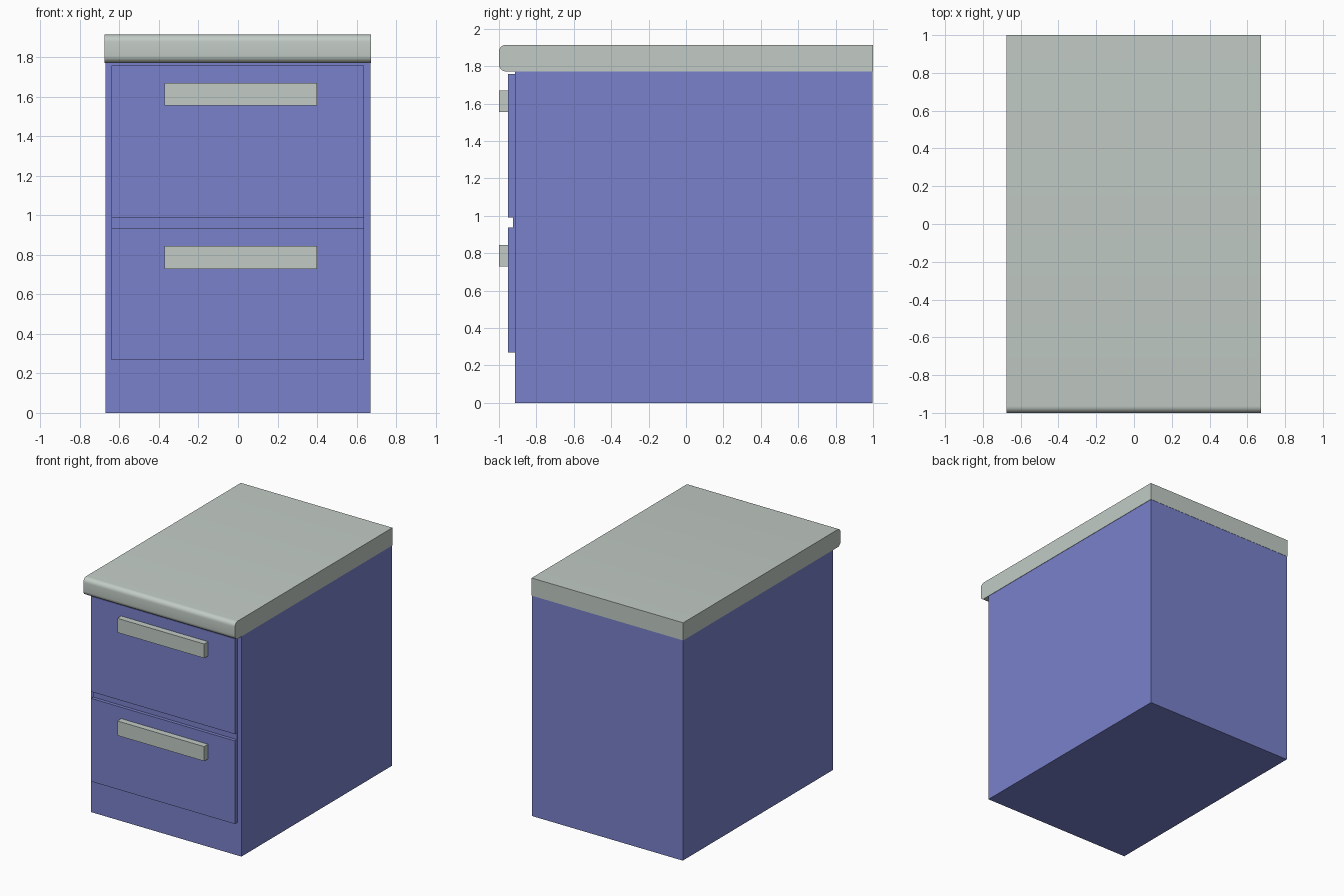
import bpy, bmesh, math

if "Cube" in bpy.data.objects:
    bpy.data.objects.remove(bpy.data.objects["Cube"])


def material(name, rgb):
    m = bpy.data.materials.new(name)
    m.diffuse_color = (*rgb, 1.0)
    m.use_nodes = True
    m.node_tree.nodes["Principled BSDF"].inputs["Base Color"].default_value = m.diffuse_color
    return m


BLUE = material("blue_paint", (0.19, 0.22, 0.59))
PALE = material("pale_grey", (0.54, 0.60, 0.56))


def add_object(name, bm, mat):
    bmesh.ops.recalc_face_normals(bm, faces=bm.faces[:])
    mesh = bpy.data.meshes.new(name)
    bm.to_mesh(mesh)
    bm.free()
    mesh.materials.append(mat)
    ob = bpy.data.objects.new(name, mesh)
    bpy.context.collection.objects.link(ob)
    return ob


def box(name, x, y, z, mat):
    """Box from (min, max) ranges on each axis."""
    bm = bmesh.new()
    bmesh.ops.create_cube(bm, size=1)
    for v in bm.verts:
        v.co = [sum(r) / 2 + c * (r[1] - r[0]) for r, c in zip((x, y, z), v.co)]
    return add_object(name, bm, mat)


# Cabinet body and the rail between the drawers
box("cabinet_body", (-0.67, 0.67), (-0.913, 0.998), (0, 1.772), BLUE)
box("middle_rail", (-0.64, 0.637), (-0.924, -0.90), (0.92, 1.0), BLUE)

# Drawer fronts with bar handles
for label, drawer_z, handle_z in (("upper", (0.99, 1.757), (1.556, 1.67)),
                                  ("lower", (0.268, 0.936), (0.728, 0.845))):
    box(label + "_drawer_front", (-0.64, 0.637), (-0.951, -0.90), drawer_z, BLUE)
    box(label + "_handle", (-0.373, 0.40), (-1.0, -0.945), handle_z, PALE)

# Worktop: side profile with rounded front edges, extruded across the width
Z0, Z1, R, STEPS = 1.772, 1.914, 0.036, 6
profile = [(1.0, Z0), (1.0, Z1)]
for centre_z, start in ((Z1 - R, 90), (Z0 + R, 180)):
    for i in range(STEPS + 1):
        a = math.radians(start + 90 * i / STEPS)
        profile.append((-1 + R + R * math.cos(a), centre_z + R * math.sin(a)))
bm = bmesh.new()
side = bm.faces.new([bm.verts.new((-0.675, y, z)) for y, z in profile])
ext = bmesh.ops.extrude_face_region(bm, geom=[side], use_keep_orig=True)
bmesh.ops.translate(bm, vec=(1.348, 0, 0),
                    verts=[g for g in ext["geom"] if isinstance(g, bmesh.types.BMVert)])
top = add_object("worktop", bm, PALE)
bpy.context.view_layer.objects.active = top
top.select_set(True)
bpy.ops.object.shade_smooth_by_angle(angle=math.radians(35))
